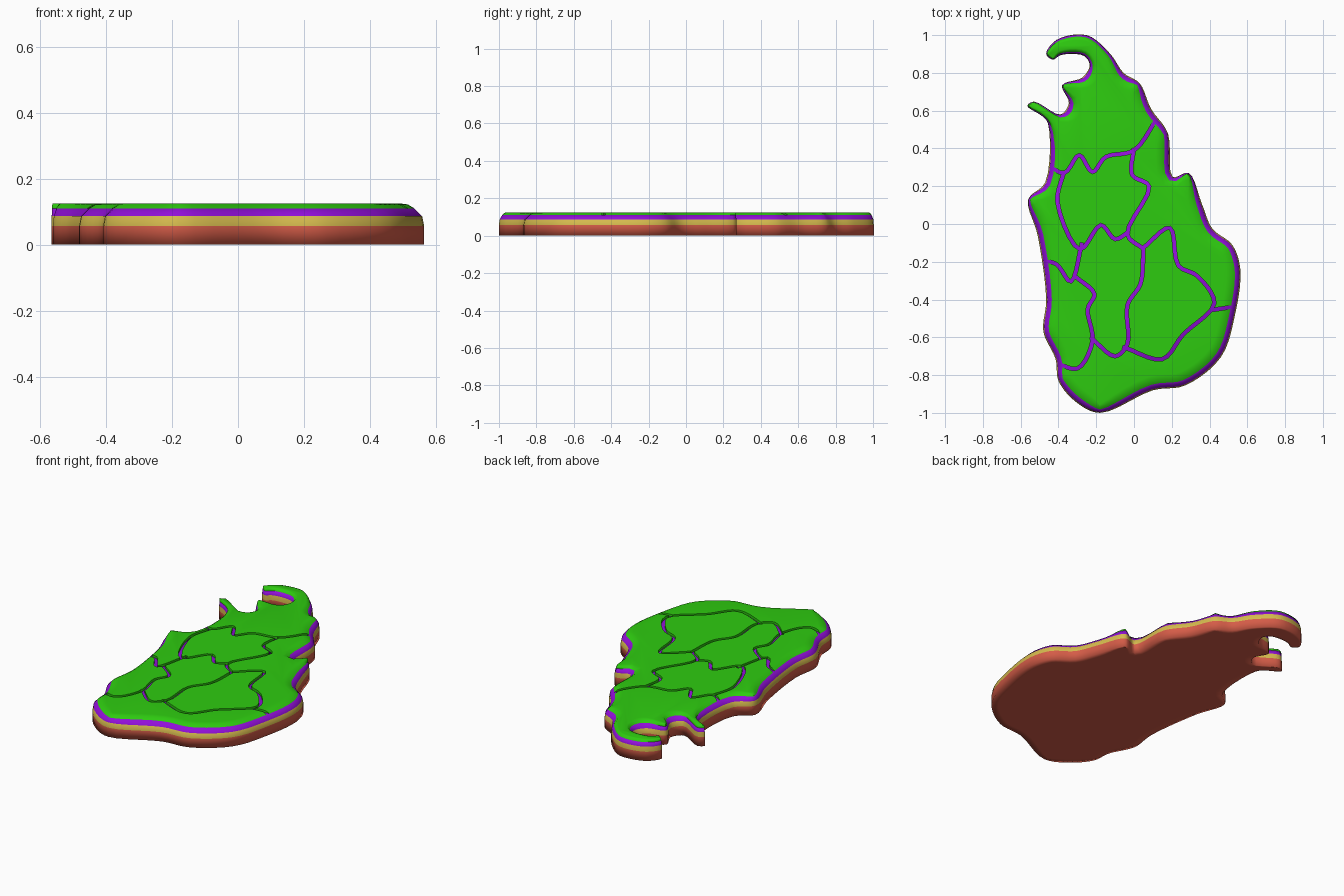
import bpy, bmesh, math
from mathutils import Vector

if "Cube" in bpy.data.objects:
    bpy.data.objects.remove(bpy.data.objects["Cube"])

# Coast outline, clockwise from the top hook
COAST = [(-.465, .90), (-.41, .975), (-.25, 1.0), (-.125, .90), (-.055, .80), (.03, .745), (.09, .61),
         (.18, .48), (.205, .25), (.29, .27), (.36, .105), (.415, -.025), (.52, -.11), (.563, -.24),
         (.535, -.48), (.46, -.705), (.27, -.855), (.10, -.88), (-.18, -1.0), (-.31, -.94), (-.40, -.83),
         (-.415, -.715), (-.48, -.57), (-.465, -.40), (-.51, -.06), (-.56, .13), (-.47, .22), (-.455, .53),
         (-.485, .57), (-.565, .625), (-.53, .648), (-.39, .58), (-.345, .64), (-.38, .735), (-.275, .775),
         (-.235, .84), (-.265, .89), (-.385, .895), (-.43, .87)]

# Boundary grooves between the regions
GROOVES = [
    [(.14, .59), (0, .39), (-.15, .355), (-.22, .275), (-.29, .365), (-.37, .27), (-.49, .34)],
    [(-.37, .28), (-.405, .115), (-.285, -.135), (-.175, -.005), (-.10, -.08), (-.025, -.04)],
    [(0, .40), (-.01, .26), (.08, .2), (-.035, -.055), (.055, -.135)],
    [(.045, -.13), (.19, -.02), (.235, -.22), (.335, -.275), (.425, -.42), (.26, -.585), (.15, -.715),
     (-.06, -.65)],
    [(.05, -.125), (.035, -.315), (-.035, -.43), (-.035, -.635), (-.1, -.7), (-.23, -.6)],
    [(.415, -.455), (.58, -.43)],
    [(-.53, -.195), (-.415, -.21), (-.335, -.305), (-.275, -.1)],
    [(-.315, -.275), (-.21, -.37), (-.245, -.45), (-.22, -.62), (-.30, -.765), (-.44, -.72)],
]


def material(name, rgb):
    m = bpy.data.materials.new(name)
    m.diffuse_color = (*rgb, 1)
    m.use_nodes = True
    m.node_tree.nodes["Principled BSDF"].inputs["Base Color"].default_value = m.diffuse_color
    return m


RED = material("clay red", (.66, .107, .064))
YELLOW = material("sand yellow", (.66, .49, .075))
PURPLE = material("purple", (.285, .005, .69))
GREEN = material("green", (.027, .6, .005))


def spline(points, closed, steps=5):
    """Smooth centripetal curve through the points."""
    p = [Vector(q) for q in points]
    if closed:
        p = [p[-1]] + p + p[:2]
    else:
        p = [2 * p[0] - p[1]] + p + [2 * p[-1] - p[-2]]
    out = []
    for a, b, c, d in zip(p, p[1:], p[2:], p[3:]):
        u, v, w = ((y - x).length ** .5 for x, y in ((a, b), (b, c), (c, d)))
        m1 = v * ((b - a) / u - (c - a) / (u + v) + (c - b) / v)
        m2 = v * ((c - b) / v - (d - b) / (v + w) + (d - c) / w)
        for k in range(steps):
            t = k / steps
            out.append(b + m1 * t + (3 * (c - b) - 2 * m1 - m2) * t ** 2
                       + (2 * (b - c) + m1 + m2) * t ** 3)
    return out if closed else out + [p[-2]]


coast = spline(COAST, True)
N = len(coast)
inward, room = [], []
for i in range(N):
    t = (coast[(i + 1) % N] - coast[i - 1]).normalized()
    inward.append(Vector((t.y, -t.x)))
# Largest safe inset at each point (radius of the inner touching circle)
for p, n in zip(coast, inward):
    r = [(q - p).length_squared / (2 * n.dot(q - p)) for q in coast if n.dot(q - p) > 1e-6]
    room.append(min(.085, .65 * min(r)))
for _ in range(3):
    room = [min(room[i], (room[i - 1] + room[i] + room[(i + 1) % N]) / 3) for i in range(N)]


def finish(name, bm, mats):
    bmesh.ops.recalc_face_normals(bm, faces=bm.faces[:])
    me = bpy.data.meshes.new(name)
    bm.to_mesh(me)
    bm.free()
    for m in mats:
        me.materials.append(m)
    ob = bpy.data.objects.new(name, me)
    bpy.context.collection.objects.link(ob)
    return ob


def loft(name, rings, mats, bands=None):
    """Skin closed rings of points, cap both ends, one material per band."""
    bm = bmesh.new()
    rings = [[bm.verts.new(p) for p in ring] for ring in rings]
    bands = bands or [0] * len(rings)
    n = len(rings[0])
    for a, b, m in zip(rings, rings[1:], bands):
        for i in range(n):
            j = (i + 1) % n
            bm.faces.new((a[i], a[j], b[j], b[i])).material_index = m
    bm.faces.new(rings[0]).material_index = bands[0]
    bm.faces.new(rings[-1]).material_index = bands[-1]
    return finish(name, bm, mats)


def coast_ring(inset, z):
    return [(*(p + n * inset * r / .085), z) for p, n, r in zip(coast, inward, room)]


def groove_rings(points, half, z0, z1):
    path = spline(points, False)
    for i, p in enumerate(path):
        t = (path[min(i + 1, len(path) - 1)] - path[max(i - 1, 0)]).normalized()
        s = Vector((-t.y, t.x)) * half
        yield [(*(p + s), z0), (*(p - s), z0), (*(p - s), z1), (*(p + s), z1)]


def shade(ob, angle):
    bpy.ops.object.select_all(action='DESELECT')
    ob.select_set(True)
    bpy.context.view_layer.objects.active = ob
    bpy.ops.object.shade_smooth_by_angle(angle=math.radians(angle))


# Layered ground: red, yellow and purple bands
profile = [(.04, 0), (0, 0), (0, .056), (.006, .086), (.03, .11)]
ground = loft("layered_ground", [coast_ring(*q) for q in profile], [RED, YELLOW, PURPLE], [0, 0, 1, 2, 2])
shade(ground, 100)

# Green land surface, split by narrow grooves
profile = [(.031, .109), (.03, .11), (.05, .122), (.075, .125)]
land = loft("land_surface", [coast_ring(*q) for q in profile], [GREEN])
bpy.context.view_layer.objects.active = land
for points in GROOVES:
    cutter = loft("groove_cutter", list(groove_rings(points, .0095, .10, .14)), [GREEN])
    cutter.hide_render = True
    mod = land.modifiers.new("groove", 'BOOLEAN')
    mod.operation = 'DIFFERENCE'
    mod.solver = 'EXACT'
    mod.object = cutter
    bpy.ops.object.modifier_apply(modifier=mod.name)
    bpy.data.objects.remove(cutter)
shade(land, 45)
